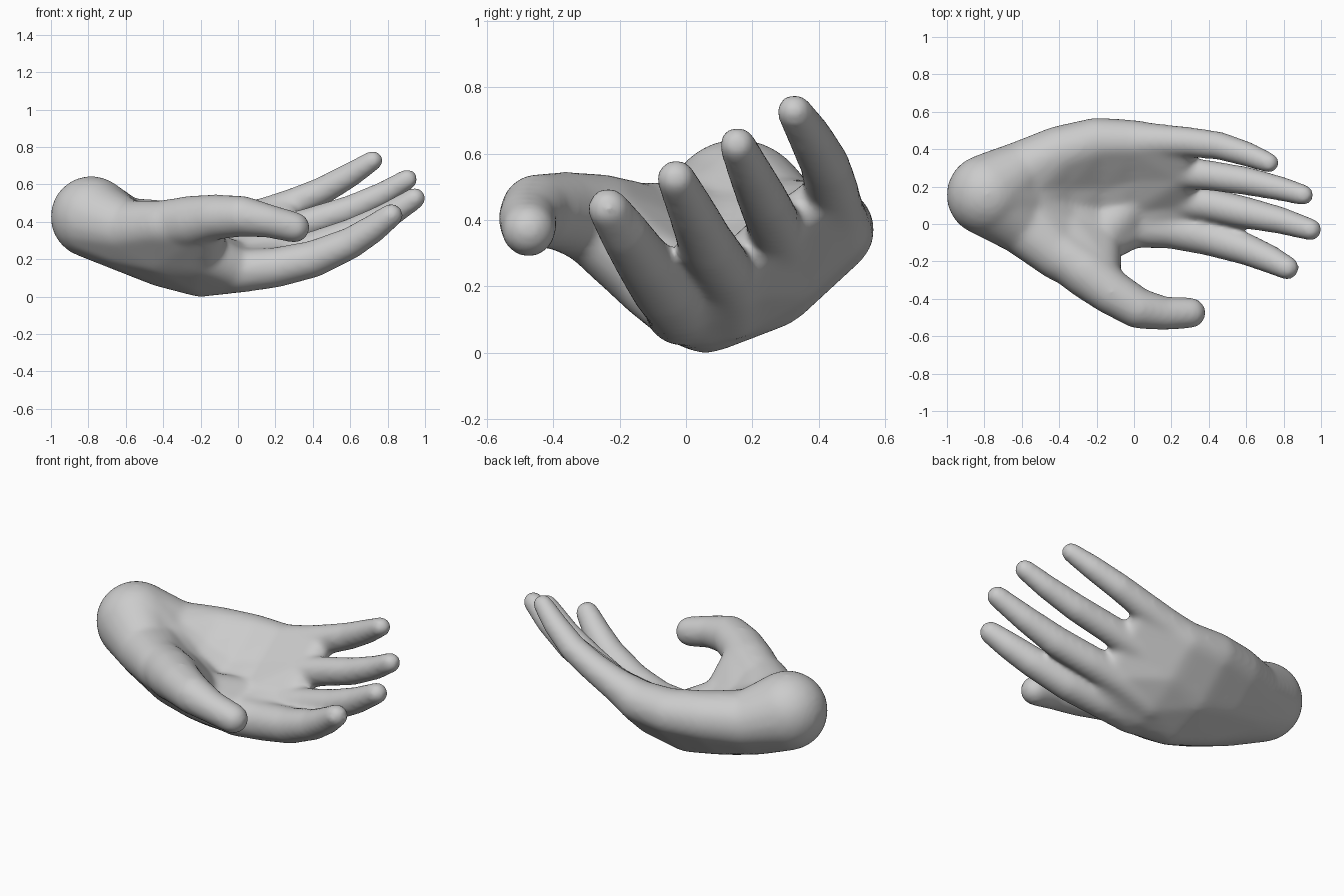
import bpy, bmesh
from mathutils import Vector

skin = bpy.data.materials.new("plain_grey")
skin.diffuse_color = (0.6, 0.6, 0.6, 1)

# unit ball used as a stamp for every rounded joint
stamp = bmesh.new()
bmesh.ops.create_icosphere(stamp, subdivisions=3, radius=1)
ball = [v.co.copy() for v in stamp.verts]
stamp.free()

bm = bmesh.new()


def hull(balls):
    """Rounded solid wrapped around a few balls (x, y, z, radius)."""
    verts = [bm.verts.new(Vector((x, y, z)) + p * r) for x, y, z, r in balls for p in ball]
    bmesh.ops.convex_hull(bm, input=verts, use_existing_faces=False)
    loose = [v for v in verts if v.is_valid and not v.link_faces]
    bmesh.ops.delete(bm, geom=loose, context="VERTS")


def chain(balls):
    for a, b in zip(balls, balls[1:]):
        hull([a, b])


# wrist and cupped palm: rows of balls from the thumb side to the little finger side
palm = [
    (-0.785, [(0.14, 0.41, 0.20), (0.15, 0.42, 0.215), (0.155, 0.427, 0.219), (0.16, 0.43, 0.215), (0.175, 0.43, 0.20)]),
    (-0.60, [(-0.01, 0.36, 0.155), (0.07, 0.32, 0.18), (0.14, 0.32, 0.19), (0.21, 0.33, 0.18), (0.285, 0.37, 0.16)]),
    (-0.40, [(-0.17, 0.38, 0.135), (-0.02, 0.26, 0.16), (0.10, 0.215, 0.165), (0.25, 0.27, 0.16), (0.38, 0.37, 0.145)]),
    (-0.20, [(-0.27, 0.39, 0.13), (-0.09, 0.23, 0.135), (0.06, 0.137, 0.14), (0.25, 0.215, 0.145), (0.44, 0.37, 0.13)]),
    (0.00, [(-0.01, 0.14, 0.115), (0.04, 0.14, 0.12), (0.13, 0.165, 0.125), (0.29, 0.255, 0.125), (0.44, 0.38, 0.117)]),
    (0.26, [(-0.035, 0.165, 0.078), (0.03, 0.185, 0.075), (0.125, 0.225, 0.08), (0.27, 0.36, 0.078), (0.443, 0.485, 0.07)]),
]
rows = [[(x, *b) for b in row] for x, row in palm]
for i, (a, b) in enumerate(zip(rows, rows[1:])):
    for j in range(4):
        if i == 3 and j == 0:      # open gap between thumb and first finger
            hull([a[1], a[2], b[0], b[1]])
        else:
            hull([a[j], a[j + 1], b[j], b[j + 1]])

# thumb
chain([(-0.40, -0.15, 0.38, 0.135), (-0.25, -0.26, 0.40, 0.14), (-0.12, -0.365, 0.425, 0.122),
       (0.02, -0.45, 0.43, 0.11), (0.16, -0.478, 0.405, 0.09), (0.302, -0.475, 0.37, 0.083)])
# index finger
chain([(0.0, -0.01, 0.135, 0.117), (0.2, -0.025, 0.155, 0.108), (0.4, -0.07, 0.20, 0.10),
       (0.6, -0.135, 0.285, 0.086), (0.72, -0.185, 0.36, 0.077), (0.82, -0.235, 0.435, 0.064)])
# middle finger
chain([(0.0, 0.13, 0.15, 0.115), (0.2, 0.13, 0.20, 0.095), (0.4, 0.105, 0.26, 0.09),
       (0.6, 0.06, 0.33, 0.086), (0.78, 0.02, 0.42, 0.074), (0.945, -0.03, 0.525, 0.06)])
# ring finger
chain([(0.0, 0.29, 0.25, 0.115), (0.2, 0.28, 0.335, 0.09), (0.4, 0.26, 0.40, 0.082),
       (0.6, 0.23, 0.465, 0.077), (0.78, 0.19, 0.55, 0.067), (0.905, 0.155, 0.627, 0.057)])
# little finger
chain([(0.0, 0.44, 0.385, 0.112), (0.15, 0.443, 0.44, 0.092), (0.3, 0.437, 0.50, 0.082),
       (0.45, 0.42, 0.565, 0.076), (0.6, 0.375, 0.65, 0.068), (0.722, 0.327, 0.728, 0.055)])

mesh = bpy.data.meshes.new("hand")
bm.to_mesh(mesh)
bm.free()
mesh.materials.append(skin)
hand = bpy.data.objects.new("hand", mesh)
bpy.context.collection.objects.link(hand)

# melt the parts into one smooth skin
remesh = hand.modifiers.new("skin", "REMESH")
remesh.mode = "VOXEL"
remesh.voxel_size = 0.014
remesh.use_smooth_shade = True
soften = hand.modifiers.new("soften", "SMOOTH")
soften.factor = 0.5
soften.iterations = 20
